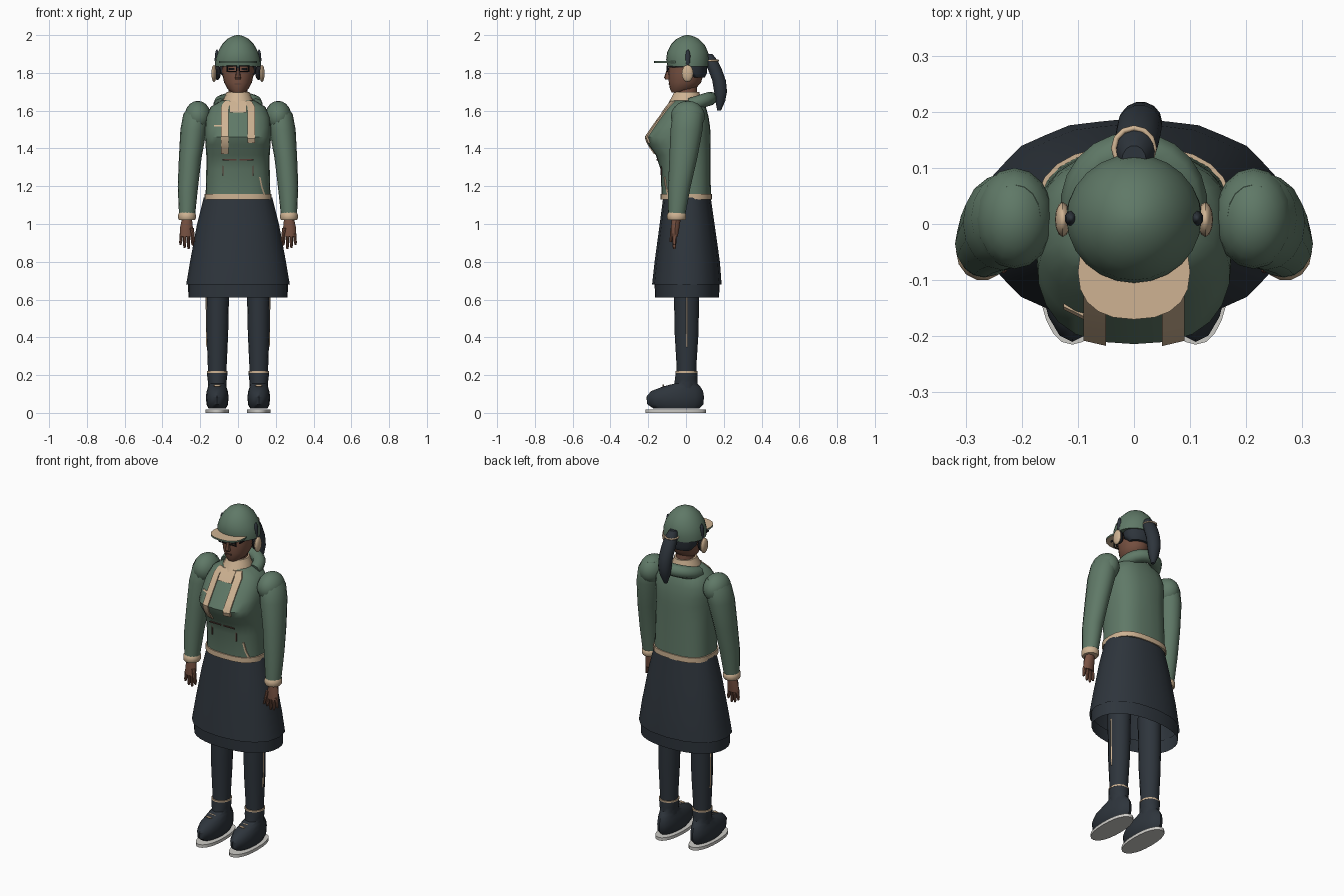
import bpy, bmesh, math
from mathutils import Vector

cube = bpy.data.objects.get("Cube")
if cube:
    bpy.data.objects.remove(cube)


def material(name, r, g, b):
    m = bpy.data.materials.new(name)
    m.use_nodes = True
    m.diffuse_color = (r, g, b, 1)
    m.node_tree.nodes["Principled BSDF"].inputs["Base Color"].default_value = (r, g, b, 1)
    return m


GREEN = material("jacket green", .115, .19, .135)
NAVY = material("dark navy", .027, .035, .045)
TAN = material("warm tan", .62, .45, .29)
SKIN = material("brown skin", .19, .085, .055)
BLACK = material("near black", .012, .013, .016)
GREY = material("pale grey", .6, .59, .56)
RUST = material("dark brown", .09, .045, .035)


def finish(name, bm, mat, angle=40):
    bmesh.ops.recalc_face_normals(bm, faces=bm.faces)
    me = bpy.data.meshes.new(name)
    bm.to_mesh(me)
    bm.free()
    ob = bpy.data.objects.new(name, me)
    bpy.context.collection.objects.link(ob)
    me.materials.append(mat)
    bpy.ops.object.select_all(action="DESELECT")
    ob.select_set(True)
    bpy.context.view_layer.objects.active = ob
    bpy.ops.object.shade_smooth_by_angle(angle=math.radians(angle))
    return ob


def loft(name, sections, mat, sides=20, power=1.0, caps=True, ripple=0.0):
    """Skin horizontal rings: (z, centre x, half width, front y, back y)."""
    bm = bmesh.new()
    rings = []
    for z, cx, rx, y0, y1 in sections:
        ring = []
        for i in range(sides):
            a = math.tau * i / sides
            c, s = math.cos(a), math.sin(a)
            k = 1 + ripple * (-1) ** i
            x = cx + k * rx * math.copysign(abs(c) ** power, c)
            y = (y0 + y1) / 2 + k * (y1 - y0) / 2 * math.copysign(abs(s) ** power, s)
            ring.append(bm.verts.new((x, y, z)))
        rings.append(ring)
    for a, b in zip(rings, rings[1:]):
        for i in range(sides):
            j = (i + 1) % sides
            bm.faces.new((a[i], a[j], b[j], b[i]))
    if caps:
        bm.faces.new(rings[0])
        bm.faces.new(rings[-1])
    return finish(name, bm, mat)


def ellipsoid(name, centre, size, mat, u=16, v=10):
    bm = bmesh.new()
    bmesh.ops.create_uvsphere(bm, u_segments=u, v_segments=v, radius=1)
    for p in bm.verts:
        p.co = Vector(centre) + p.co * Vector(size)
    return finish(name, bm, mat)


def box(name, centre, size, mat, turn=0):
    bm = bmesh.new()
    bmesh.ops.create_cube(bm, size=1)
    for p in bm.verts:
        p.co = p.co * Vector(size)
    ob = finish(name, bm, mat)
    ob.location = centre
    ob.rotation_euler.y = turn
    return ob


def tube(name, points, radius, mat, cyclic=False):
    cu = bpy.data.curves.new(name, "CURVE")
    cu.dimensions = "3D"
    cu.bevel_depth, cu.bevel_resolution, cu.use_fill_caps = radius, 2, True
    sp = cu.splines.new("POLY")
    sp.points.add(len(points) - 1)
    for p, co in zip(sp.points, points):
        p.co = (*co, 1)
    sp.use_cyclic_u = cyclic
    cu.materials.append(mat)
    ob = bpy.data.objects.new(name, cu)
    bpy.context.collection.objects.link(ob)
    return ob


# Jacket body
torso = [(1.13, .172, -.128, .132), (1.29, .168, -.135, .13), (1.365, .168, -.16, .13),
         (1.42, .172, -.2, .13), (1.46, .175, -.214, .13), (1.51, .175, -.18, .128),
         (1.565, .17, -.14, .12), (1.62, .145, -.1, .105), (1.655, .085, -.075, .085)]
POWER = .75
loft("jacket_body", [(z, 0, w, f, b) for z, w, f, b in torso], GREEN, 24, POWER)


def chest_y(x, z):
    """Front surface of the jacket at x and z."""
    for a, b in zip(torso, torso[1:]):
        if a[0] <= z <= b[0]:
            t = (z - a[0]) / (b[0] - a[0])
            w, f, k = (a[i] + t * (b[i] - a[i]) for i in (1, 2, 3))
            c = min(1, abs(x) / w) ** (1 / POWER)
            return (f + k) / 2 - (k - f) / 2 * (1 - c * c) ** (POWER / 2)
    return -.07


def strap(name, path, half, mat, lift=.008):
    """Ribbon lying on the jacket front along (x, z) points."""
    bm = bmesh.new()
    rows = []
    for x, z in path:
        rows.append([bm.verts.new((x + s * half, chest_y(x + s * half, z) - d, z))
                     for s, d in ((-1, -.01), (-1, lift), (1, lift), (1, -.01))])
    for a, b in zip(rows, rows[1:]):
        for i in range(4):
            j = (i + 1) % 4
            bm.faces.new((a[i], a[j], b[j], b[i]))
    bm.faces.new(rows[0])
    bm.faces.new(rows[-1])
    return finish(name, bm, mat, 30)


loft("jacket_hem", [(1.13, 0, .178, -.135, .138), (1.16, 0, .178, -.135, .138)], TAN, 24, POWER)

# Scarf: collar, pointed bib and two hanging ends
loft("scarf_collar", [(1.615, 0, .09, -.108, .085), (1.645, 0, .085, -.09, .085),
                      (1.68, 0, .068, -.072, .075), (1.7, 0, .06, -.062, .07)], TAN, 16)
strap("scarf_knot", [(0, 1.59), (0, 1.615), (0, 1.65)], .045, TAN, .01)
for name, x, end in (("scarf_end_right", -.07, 1.37), ("scarf_end_left", .07, 1.43)):
    path = [(x, end + (1.62 - end) * i / 8) for i in range(9)] + [(x * .75, 1.65)]
    strap(name, path, .02, TAN)

# Pocket seams, chest tag and zip
for s in (-1, 1):
    box("pocket_seam", (s * .045, chest_y(.045, 1.34) - .002, 1.34), (.075, .006, .006), RUST)
    box("pocket_edge", (s * .08, chest_y(.08, 1.29) - .002, 1.285), (.006, .006, .06), RUST)
strap("chest_tag", [(-.108, 1.515), (-.108, 1.523)], .018, TAN, .004)
strap("jacket_zip", [(.145, 1.14), (.125, 1.2), (.115, 1.25)], .004, TAN, .004)

# Hood folded behind the neck
hood = []
for i in range(13):
    a = math.pi * (i / 12 * 1.1 - .05)
    hood.append((.095 * math.cos(a), .035 + .095 * math.sin(a), 1.635 + .03 * math.sin(a)))
tube("folded_hood", hood, .036, GREEN)

# Skirt: flared outer layer and a shorter inner band
loft("skirt", [(.68, 0, .272, -.178, .187), (.8, 0, .252, -.165, .178), (1.0, 0, .215, -.138, .15),
               (1.14, 0, .18, -.12, .13)], NAVY, 32, .9, False, .008)
loft("skirt_lining", [(.61, 0, .263, -.163, .175), (.69, 0, .264, -.167, .178)], NAVY, 32, .9, False)

for side, s in (("left", 1), ("right", -1)):
    # Sleeve, puffed shoulder and cuff
    loft(side + "_sleeve", [(1.04, s * .27, .042, -.095, -.005), (1.2, s * .265, .054, -.095, .025),
                            (1.35, s * .253, .06, -.088, .06), (1.5, s * .235, .07, -.082, .088),
                            (1.58, s * .222, .068, -.07, .093), (1.63, s * .212, .045, -.04, .07)],
         GREEN, 16)
    ellipsoid(side + "_shoulder", (s * .213, .01, 1.57), (.07, .09, .082), GREEN)
    loft(side + "_cuff", [(1.02, s * .27, .042, -.095, -.005), (1.03, s * .27, .047, -.101, .002),
                          (1.05, s * .27, .047, -.101, .002), (1.06, s * .27, .042, -.095, -.005)], TAN, 14)
    # Hand with four fingers and a thumb
    loft(side + "_hand", [(.935, s * .273, .036, -.078, -.042), (.98, s * .273, .034, -.08, -.034),
                          (1.03, s * .27, .026, -.078, -.026)], SKIN, 10)
    for i, low in enumerate((.885, .868, .872, .89)):
        x = .245 + i * .018
        loft(side + "_finger", [(low, s * (x + (i - 1.5) * .004), .005, -.068, -.056),
                                (low + .015, s * (x + (i - 1.5) * .003), .008, -.072, -.052),
                                (.95, s * x, .009, -.073, -.05)], SKIN, 8)
    loft(side + "_thumb", [(.905, s * .232, .006, -.088, -.075), (.98, s * .245, .011, -.082, -.06)], SKIN, 8)

    # Leg with outer stripe and ankle band
    loft(side + "_leg", [(.13, s * .11, .048, -.048, .052), (.25, s * .11, .05, -.05, .055),
                         (.42, s * .109, .057, -.06, .066), (.75, s * .107, .062, -.066, .072)], NAVY, 16)
    loft(side + "_leg_stripe", [(.35, s * .164, .004, -.001, .009), (.64, s * .168, .004, -.001, .009)], TAN, 4)
    loft(side + "_ankle_band", [(.212, s * .11, .055, -.056, .06), (.221, s * .11, .055, -.056, .06)], TAN, 16)
    # Boot and flat sole
    loft(side + "_boot", [(.022, s * .11, .045, -.17, .07), (.045, s * .11, .057, -.205, .092),
                          (.085, s * .11, .06, -.21, .095), (.115, s * .11, .056, -.185, .09),
                          (.14, s * .11, .048, -.12, .075), (.155, s * .11, .046, -.062, .06),
                          (.18, s * .11, .052, -.058, .06), (.215, s * .11, .054, -.055, .06)], NAVY, 16)
    loft(side + "_sole", [(.0, s * .11, .063, -.215, .105), (.018, s * .11, .063, -.215, .105)], GREY, 24, .9)
    for y in (-.12, -.085):
        ellipsoid(side + "_lace_stud", (s * .11, y, .145), (.022, .005, .006), TAN, 8, 5)

    # Earphone and its dark mount
    ellipsoid(side + "_ear_pad", (s * .127, .008, 1.797), (.014, .031, .045), TAN, 12, 8)
    ellipsoid(side + "_ear_mount", (s * .11, .01, 1.8), (.02, .025, .038), BLACK, 10, 8)
    ellipsoid(side + "_ear_arm", (s * .112, .01, 1.87), (.012, .014, .055), NAVY, 10, 8)
    # Glasses
    tube(side + "_lens_frame", [(s * (.033 + .024 * u), -.099, 1.822 + .014 * v)
                                for u, v in ((-1, -1), (1, -1), (1, 1), (-1, 1))], .004, BLACK, True)
    box(side + "_eye", (s * .033, -.094, 1.82), (.03, .006, .012), BLACK)
    box(side + "_glasses_arm", (s * .08, -.045, 1.832), (.006, .11, .008), BLACK)
box("glasses_bridge", (0, -.1, 1.83), (.02, .006, .006), BLACK)

# Head, nose, mouth and hair
loft("neck", [(1.63, 0, .05, -.05, .06), (1.73, 0, .05, -.05, .06)], SKIN, 14)
loft("head", [(1.695, 0, .03, -.075, .0), (1.715, 0, .056, -.085, .05), (1.75, 0, .074, -.091, .08),
              (1.8, 0, .084, -.094, .095), (1.88, 0, .088, -.09, .1)], SKIN, 20)
loft("nose", [(1.765, 0, .014, -.11, -.08), (1.775, 0, .015, -.116, -.08),
              (1.825, 0, .007, -.1, -.08)], SKIN, 8)
box("mouth", (0, -.09, 1.742), (.035, .006, .006), RUST)
loft("back_hair", [(1.775, 0, .075, .02, .1), (1.8, 0, .096, -.02, .112),
                   (1.87, 0, .1, -.03, .115)], NAVY, 18)
loft("ponytail", [(1.6, .012, .01, .165, .185), (1.65, .012, .03, .155, .208),
                  (1.7, .012, .038, .148, .218), (1.76, .01, .04, .138, .212),
                  (1.82, .006, .04, .115, .19), (1.87, .003, .034, .09, .165),
                  (1.9, .0, .022, .085, .14)], NAVY, 14)
tube("hair_tie", [(.036 * math.cos(i * .524), .135 + .036 * math.sin(i * .524), 1.865)
                  for i in range(12)], .005, TAN, True)

# Cap crown and brim
loft("cap", [(1.835, 0, .121, -.098, .12), (1.87, 0, .12, -.105, .124), (1.91, 0, .107, -.1, .117),
             (1.95, 0, .085, -.08, .098), (1.98, 0, .056, -.05, .068), (1.995, 0, .028, -.02, .036),
             (2.0, 0, .008, 0, .016)], GREEN, 24)
brim = loft("cap_brim", [(1.852, 0, .1, -.17, .0), (1.862, 0, .1, -.17, .0)], TAN, 20, .85)
brim.data.materials.append(GREEN)
for f in brim.data.polygons:
    f.material_index = int(abs(f.normal.z) < .5)
